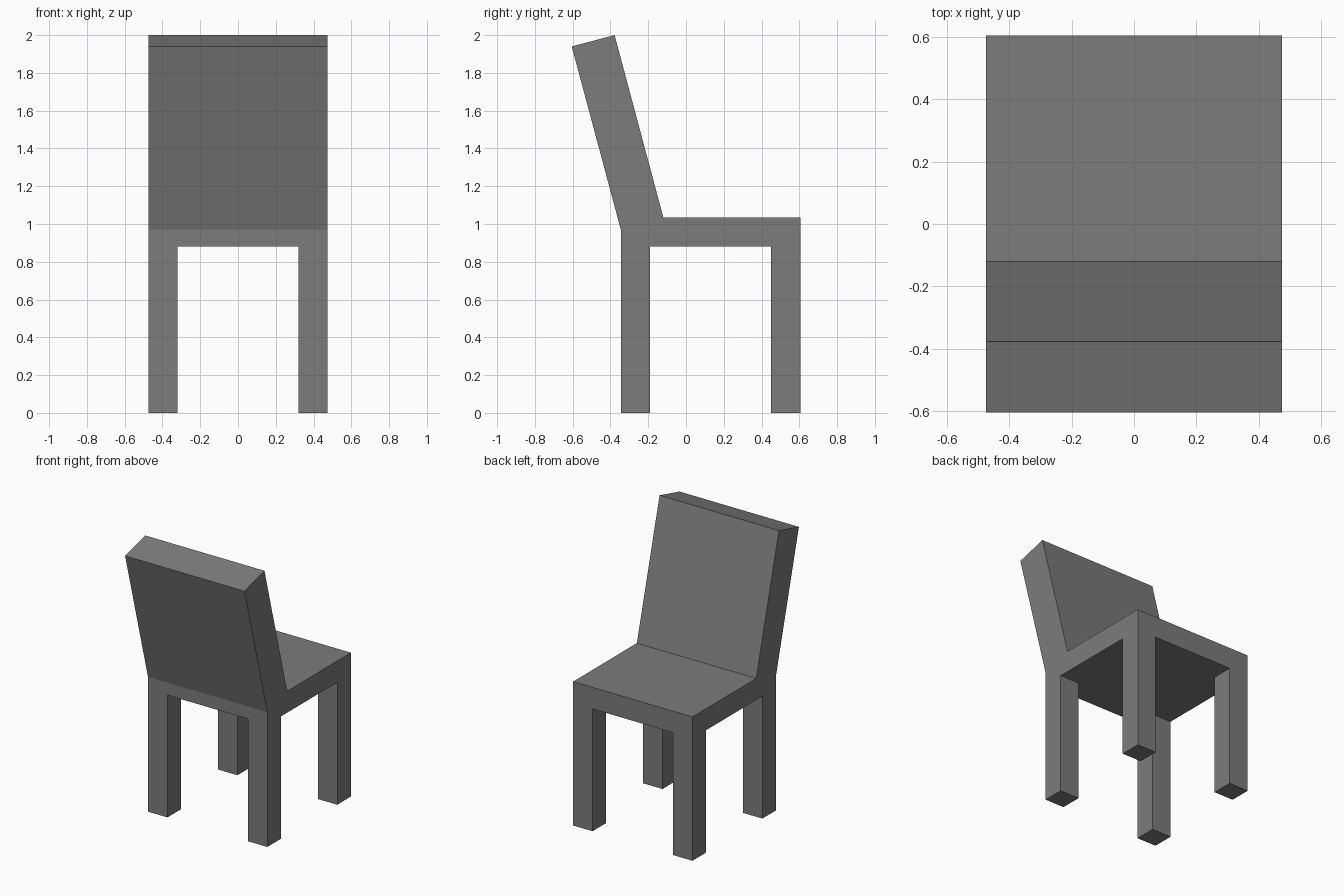
import bpy
import bmesh

if "Cube" in bpy.data.objects:
    bpy.data.objects.remove(bpy.data.objects["Cube"])

HALF_W = 0.475      # half width of the chair
LEG = 0.155         # leg thickness
SEAT_LOW = 0.88     # underside of the seat

grey = bpy.data.materials.new("grey")
grey.diffuse_color = (0.2, 0.2, 0.2, 1.0)
grey.use_nodes = True
grey.node_tree.nodes["Principled BSDF"].inputs["Base Color"].default_value = grey.diffuse_color


def prism(name, profile, half_width):
    """Extrude a (y, z) outline along x, centred on x = 0."""
    bm = bmesh.new()
    face = bm.faces.new([bm.verts.new((-half_width, y, z)) for y, z in profile])
    ext = bmesh.ops.extrude_face_region(bm, geom=[face])["geom"]
    moved = [v for v in ext if isinstance(v, bmesh.types.BMVert)]
    bmesh.ops.translate(bm, verts=moved, vec=(2 * half_width, 0, 0))
    bmesh.ops.recalc_face_normals(bm, faces=bm.faces)
    mesh = bpy.data.meshes.new(name)
    bm.to_mesh(mesh)
    bm.free()
    mesh.materials.append(grey)
    obj = bpy.data.objects.new(name, mesh)
    bpy.context.collection.objects.link(obj)
    return obj


# Side outline: rear legs, leaning backrest, seat, legs at the open end
chair = prism("chair_frame", [
    (-0.345, 0), (-0.345, 0.97), (-0.605, 1.94), (-0.378, 2.0),
    (-0.12, 1.035), (0.605, 1.035), (0.605, 0),
    (0.605 - LEG, 0), (0.605 - LEG, SEAT_LOW),
    (-0.345 + LEG, SEAT_LOW), (-0.345 + LEG, 0),
], HALF_W)

# Tunnel under the seat splits the sides into four legs
cutter = prism("leg_gap_cutter", [
    (-1, -0.2), (-1, SEAT_LOW), (1, SEAT_LOW), (1, -0.2),
], HALF_W - LEG)
cutter.hide_render = True
cutter.hide_viewport = True
cut = chair.modifiers.new("leg_gap", "BOOLEAN")
cut.operation = "DIFFERENCE"
cut.solver = "EXACT"
cut.object = cutter
